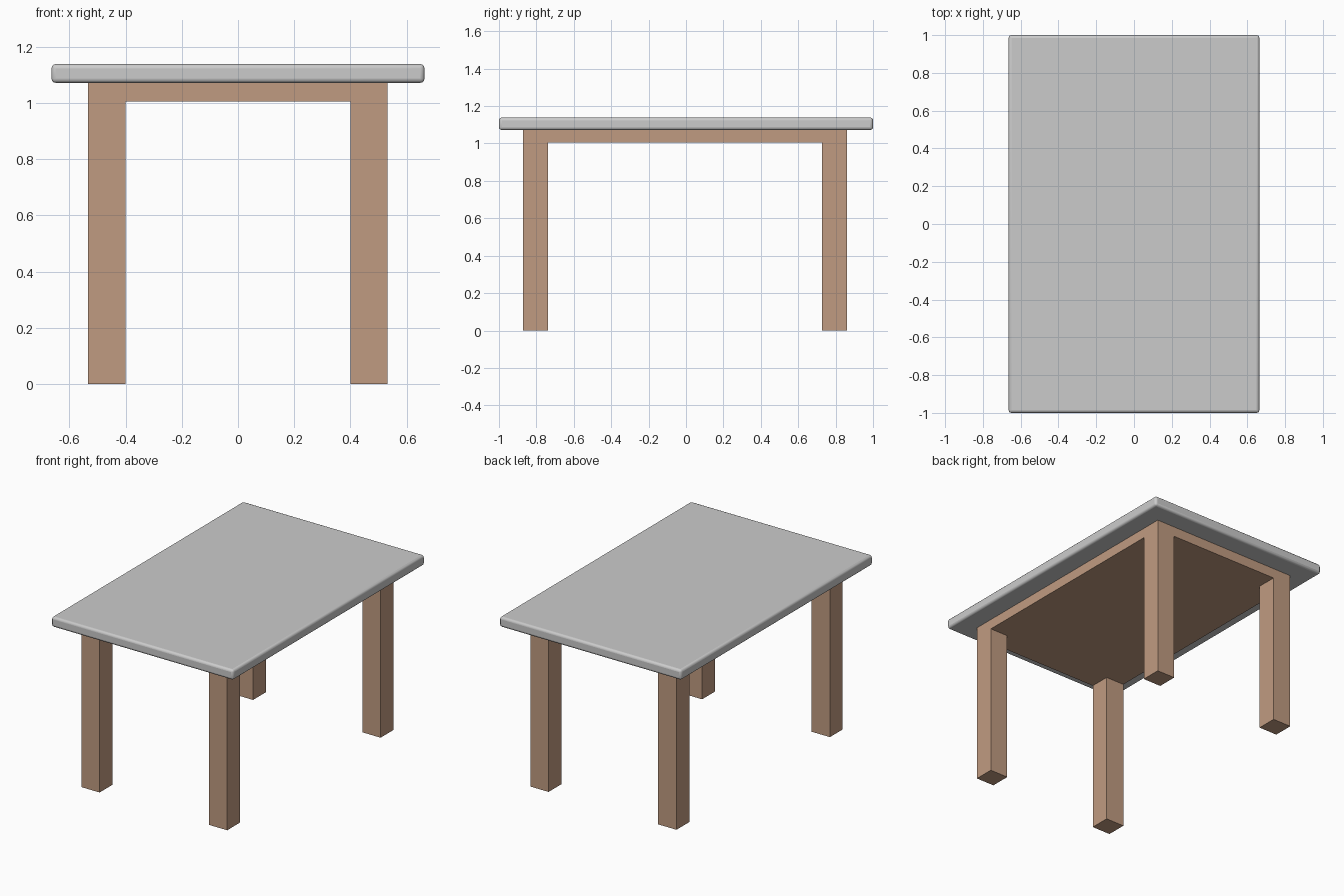
import bpy, bmesh

if "Cube" in bpy.data.objects:
    bpy.data.objects.remove(bpy.data.objects["Cube"])


def material(name, rgb):
    m = bpy.data.materials.new(name)
    m.diffuse_color = (*rgb, 1)
    m.use_nodes = True
    m.node_tree.nodes["Principled BSDF"].inputs["Base Color"].default_value = m.diffuse_color
    return m


def add_object(name, bm, mat):
    bmesh.ops.recalc_face_normals(bm, faces=bm.faces)
    mesh = bpy.data.meshes.new(name)
    bm.to_mesh(mesh)
    bm.free()
    mesh.materials.append(mat)
    ob = bpy.data.objects.new(name, mesh)
    bpy.context.collection.objects.link(ob)
    return ob


grey = material("grey top", (0.6, 0.6, 0.6))
wood = material("brown wood", (0.53, 0.33, 0.22))

# Tabletop: slab with softly rounded edges
bm = bmesh.new()
bmesh.ops.create_cube(bm, size=1)
for v in bm.verts:
    v.co.x *= 1.328
    v.co.y *= 2.0
    v.co.z = 1.1055 + v.co.z * 0.067
top = add_object("tabletop", bm, grey)
bev = top.modifiers.new("rounded edges", 'BEVEL')
bev.width = 0.015
bev.segments = 3
bpy.context.view_layer.objects.active = top
top.select_set(True)
bpy.ops.object.shade_smooth_by_angle(angle=0.7)

# Base: slab under the top, split 3x3, with the corner cells pulled down into legs
xs = [-0.534, -0.4, 0.4, 0.532]
ys = [-0.872, -0.739, 0.728, 0.862]
z_top, z_under = 1.073, 1.006
bm = bmesh.new()
grid = [[bm.verts.new((x, y, z_under)) for y in ys] for x in xs]
cells = {(i, j): bm.faces.new((grid[i][j], grid[i][j + 1],
                               grid[i + 1][j + 1], grid[i + 1][j]))
         for i in range(3) for j in range(3)}
legs = [cells[i, j] for i in (0, 2) for j in (0, 2)]
# apron sides and upper face
rim = [e for e in bm.edges if e.is_boundary]
ext = bmesh.ops.extrude_edge_only(bm, edges=rim)["geom"]
for v in ext:
    if isinstance(v, bmesh.types.BMVert):
        v.co.z = z_top
bmesh.ops.contextual_create(bm, geom=[e for e in ext if isinstance(e, bmesh.types.BMEdge)
                                      and all(v.co.z > 1.07 for v in e.verts)])
# legs
for f in bmesh.ops.extrude_discrete_faces(bm, faces=legs)["faces"]:
    for v in f.verts:
        v.co.z = 0
add_object("base_with_legs", bm, wood)
